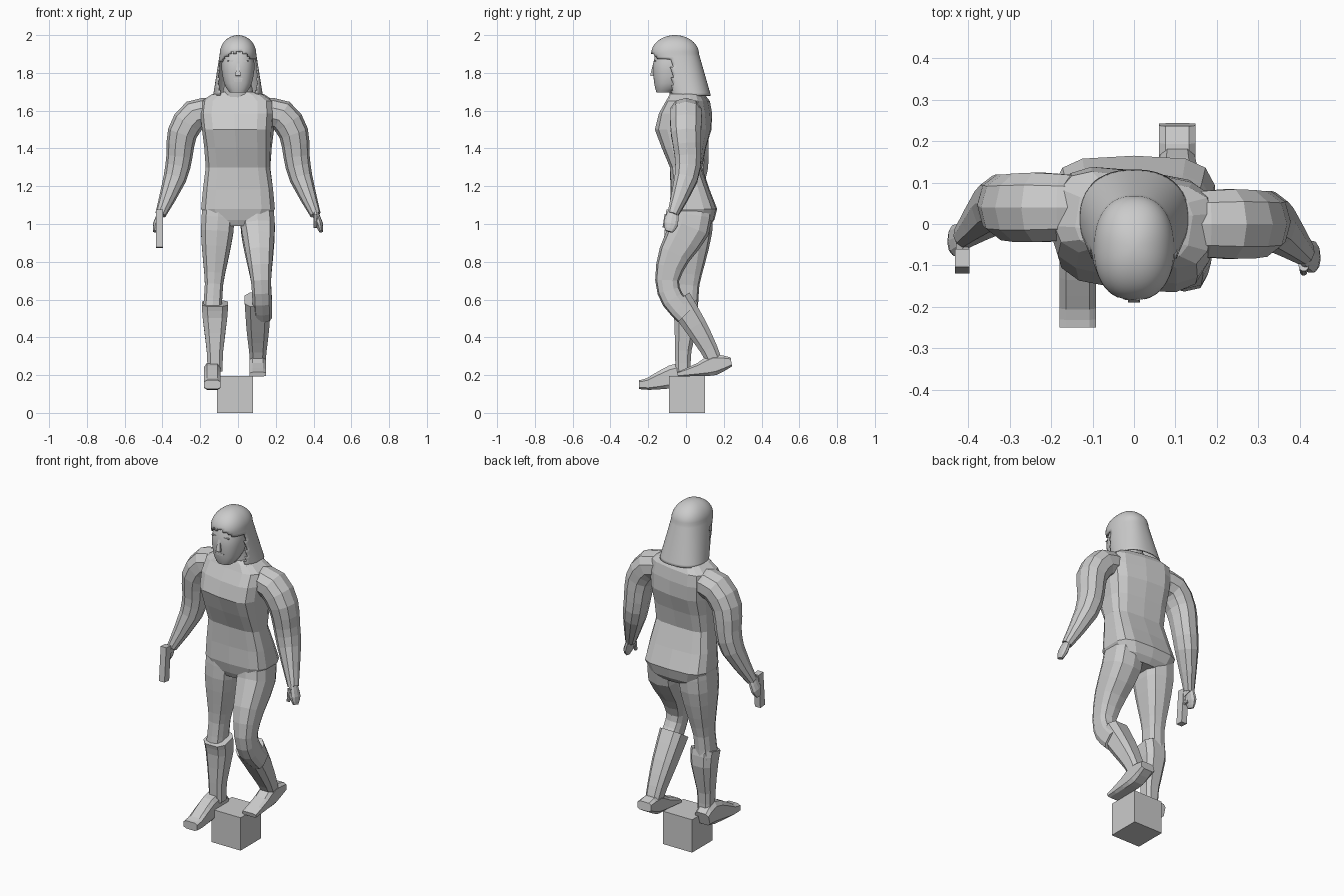
import bpy, bmesh, math
from mathutils import Vector, Matrix

if "Cube" in bpy.data.objects:
    bpy.data.objects.remove(bpy.data.objects["Cube"])

grey = bpy.data.materials.new("plain grey")
grey.use_nodes = True
shade = (0.6, 0.6, 0.6, 1)
grey.diffuse_color = shade
grey.node_tree.nodes["Principled BSDF"].inputs["Base Color"].default_value = shade

AXIS_X, AXIS_Y, AXIS_Z = Matrix.Identity(3)


def finish(name, bm, smooth_angle=None):
    bmesh.ops.recalc_face_normals(bm, faces=bm.faces)
    mesh = bpy.data.meshes.new(name)
    bm.to_mesh(mesh)
    bm.free()
    mesh.materials.append(grey)
    ob = bpy.data.objects.new(name, mesh)
    bpy.context.collection.objects.link(ob)
    if smooth_angle:
        bpy.ops.object.select_all(action="DESELECT")
        ob.select_set(True)
        bpy.context.view_layer.objects.active = ob
        bpy.ops.object.shade_smooth_by_angle(angle=math.radians(smooth_angle))
    return ob


def refine(rows, steps):
    """Add rows between the given ones along a smooth curve through them."""
    rows = [Vector(row) for row in rows]
    result = []
    for i in range(len(rows) - 1):
        start, end = rows[i], rows[i + 1]
        before = rows[max(i - 1, 0)]
        after = rows[min(i + 2, len(rows) - 1)]
        for step in range(steps):
            t = step / steps
            slope_in, slope_out = (end - before) / 2, (after - start) / 2
            blend = t * t * (3 - 2 * t)
            bend = slope_in * t * (1 - t) ** 2 - slope_out * t * t * (1 - t)
            result.append(start.lerp(end, blend) + bend)
    return result + [rows[-1]]


def superpower(value, power):
    return math.copysign(abs(value) ** (2 / power), value)


def loft(name, rings, ref=AXIS_X, sides=10, power=2.6, level=False, yaw=None,
         smooth_angle=None, hole=None):
    """Skin rings of (x, y, z, radius along ref, other radius)."""
    bm = bmesh.new()
    centres = [Vector(ring[:3]) for ring in rings]
    last = len(rings) - 1
    loops = []
    for i, ring in enumerate(rings):
        tangent = centres[min(i + 1, last)] - centres[max(i - 1, 0)]
        tangent = AXIS_Z if level else tangent.normalized()
        u = (ref - tangent * ref.dot(tangent)).normalized()
        v = tangent.cross(u)
        turn = Matrix.Rotation(yaw(centres[i].z) if yaw else 0, 3, "Z")
        loop = []
        for k in range(sides):
            angle = math.tau * (k + 0.5) / sides
            across = u * ring[3] * superpower(math.cos(angle), power)
            along = v * ring[4] * superpower(math.sin(angle), power)
            loop.append(bm.verts.new(centres[i] + turn @ (across + along)))
        loops.append(loop)
    for low, high in zip(loops, loops[1:]):
        for k in range(sides):
            n = (k + 1) % sides
            bm.faces.new((low[k], low[n], high[n], high[k]))
    bm.faces.new(loops[-1])
    if hole:
        removed = [f for f in bm.faces if hole(f.calc_center_median())]
        bmesh.ops.delete(bm, geom=removed, context="FACES")
    else:
        bm.faces.new(loops[0])
    return finish(name, bm, smooth_angle)


def stack(name, rows, steps=2, **options):
    """Level cross-sections from (y, z, half width, half depth)."""
    rings = [(0, *row) for row in refine(rows, steps)]
    return loft(name, rings, level=True, **options)


def limb(name, x, rows, depth=1, lean=0, **options):
    """Leg or boot from (y, z, half width), at x on the knee and leaning above it."""
    rings = [(x + lean * (z - 0.6), y, z, r, r * depth) for y, z, r in refine(rows, 2)]
    return loft(name, rings, **options)


def foot(name, x, rows):
    """Foot of even width, from (y, z, half height)."""
    rings = [(x, y, z, 0.046, h) for y, z, h in refine(rows, 2)]
    return loft(name, rings, sides=8, power=4)


def box(name, centre, size, tilt=0, taper=1):
    bm = bmesh.new()
    bmesh.ops.create_cube(bm, size=1)
    for v in bm.verts:
        if v.co.z > 0:
            v.co.x *= taper
            v.co.y *= taper
        scaled = Vector(a * b for a, b in zip(v.co, size))
        v.co = Matrix.Rotation(tilt, 3, "X") @ scaled + Vector(centre)
    return finish(name, bm)


# Stand
box("stand_block", (-0.015, 0.005, 0.097), (0.19, 0.19, 0.194))


# Torso, turning steadily above the waist
def shoulder_turn(z):
    return -0.4 * min(max(z - 1.2, 0), 0.4)


stack("torso", [(0.035, 0.99, 0.13, 0.09), (0.04, 1.08, 0.198, 0.125), (0, 1.3, 0.172, 0.085),
                (-0.015, 1.5, 0.187, 0.145), (0.01, 1.65, 0.19, 0.105), (0, 1.7, 0.09, 0.07)],
      sides=14, power=3.6, yaw=shoulder_turn)
stack("neck", [(0, 1.62, 0.1, 0.08), (-0.04, 1.8, 0.06, 0.06)],
      sides=14, power=2, smooth_angle=30)

# Arms share one path, the right one is carried further back
arm_path = [(0.13, 0, 1.59, 0.08), (0.23, 0, 1.575, 0.088), (0.295, 0, 1.48, 0.083),
            (0.31, 0.01, 1.36, 0.073), (0.335, 0, 1.24, 0.064), (0.41, -0.07, 1.05, 0.03)]
hand_path = [(0.41, -0.07, 1.06, 0.03), (0.43, -0.08, 1, 0.04), (0.44, -0.09, 0.96, 0.02)]
thumb_path = [(0.41, -0.1, 1.05, 0.014), (0.41, -0.115, 0.98, 0.01)]
for side, sign, back in (("left", 1, 0), ("right", -1, 0.04)):
    for part, path, flatness in (("arm", arm_path, 0.95), ("hand", hand_path, 0.5),
                                 ("thumb", thumb_path, 0.9)):
        rings = [(sign * x, y + back, z, r, r * flatness) for x, y, z, r in refine(path, 2)]
        loft(side + "_" + part, rings, ref=AXIS_Y, power=2.2)

# Pistol in the right hand, pointing down
box("pistol_barrel", (-0.415, -0.09, 0.975), (0.036, 0.044, 0.2), tilt=-0.08)
box("pistol_grip", (-0.415, -0.055, 1.045), (0.03, 0.085, 0.04), tilt=0.25)
box("pistol_trigger_guard", (-0.415, -0.06, 1), (0.014, 0.03, 0.03))

# Right leg, nearly straight
limb("right_leg", -0.132, [(0.035, 1.09, 0.088), (0.03, 0.96, 0.089), (0.02, 0.8, 0.067),
                           (0.01, 0.68, 0.05), (0, 0.54, 0.052)],
     depth=1.22, lean=0.06, power=3)
limb("right_boot", -0.122, [(-0.01, 0.58, 0.073), (0.002, 0.5, 0.068), (-0.015, 0.33, 0.046),
                            (-0.015, 0.22, 0.042)], sides=8, power=3.2)
foot("right_foot", -0.136, [(0.04, 0.185, 0.04), (-0.03, 0.2, 0.068), (-0.12, 0.177, 0.054),
                            (-0.2, 0.153, 0.033), (-0.25, 0.15, 0.024)])

# Left leg, bent at the knee with the heel raised
limb("left_leg", 0.128, [(0.035, 1.09, 0.09), (0.02, 0.98, 0.093), (-0.06, 0.84, 0.075),
                         (-0.1, 0.7, 0.055), (-0.07, 0.6, 0.053), (0, 0.52, 0.05)],
     depth=1.15, lean=-0.06, power=3)
limb("left_boot", 0.105, [(-0.04, 0.6, 0.073), (0.05, 0.46, 0.063), (0.12, 0.34, 0.049),
                          (0.15, 0.27, 0.043)], sides=8, power=3.2)
foot("left_foot", 0.105, [(0.24, 0.27, 0.025), (0.15, 0.255, 0.058), (0.07, 0.23, 0.037),
                          (-0.045, 0.204, 0.012)])

# Head and face
stack("head", [(-0.115, 1.697, 0.045, 0.042), (-0.09, 1.745, 0.074, 0.079),
               (-0.07, 1.85, 0.088, 0.105), (-0.06, 1.965, 0.06, 0.08)],
      steps=3, sides=20, power=2.4, smooth_angle=30)
box("nose", (0, -0.17, 1.818), (0.028, 0.032, 0.07), tilt=-0.12, taper=0.45)
box("upper_lip", (0, -0.167, 1.768), (0.05, 0.012, 0.008))
box("lower_lip", (0, -0.164, 1.758), (0.042, 0.012, 0.008))
for side, x in (("left", 0.038), ("right", -0.038)):
    box(side + "_brow", (x, -0.164, 1.862), (0.036, 0.01, 0.006))


# Long hair: a flared skirt under a dome, open at the face with a ragged fringe
def face_opening(c):
    ragged = 1 if math.sin(c.x * 110) > 0 else 0.6
    return c.y < -0.075 and c.z < 1.89 + 0.03 * math.cos(c.x * 30) * ragged


hair_rings = []
for step in range(16):
    t = 1 - step / 16
    hair_rings.append((0, 0.073 * t - 0.058, 1.9 - 0.22 * t, 0.097 + 0.035 * t, 0.127 - 0.01 * t))
for step in range(12):
    rise = math.pi / 2 * step / 11.5
    size = math.cos(rise)
    hair_rings.append((0, -0.058, 1.9 + 0.1 * math.sin(rise), 0.097 * size, 0.127 * size))
hair = loft("hair", hair_rings, sides=44, power=2.3, level=True, smooth_angle=40,
            hole=face_opening)
shell = hair.modifiers.new("thickness", "SOLIDIFY")
shell.thickness = 0.008
shell.offset = -1
